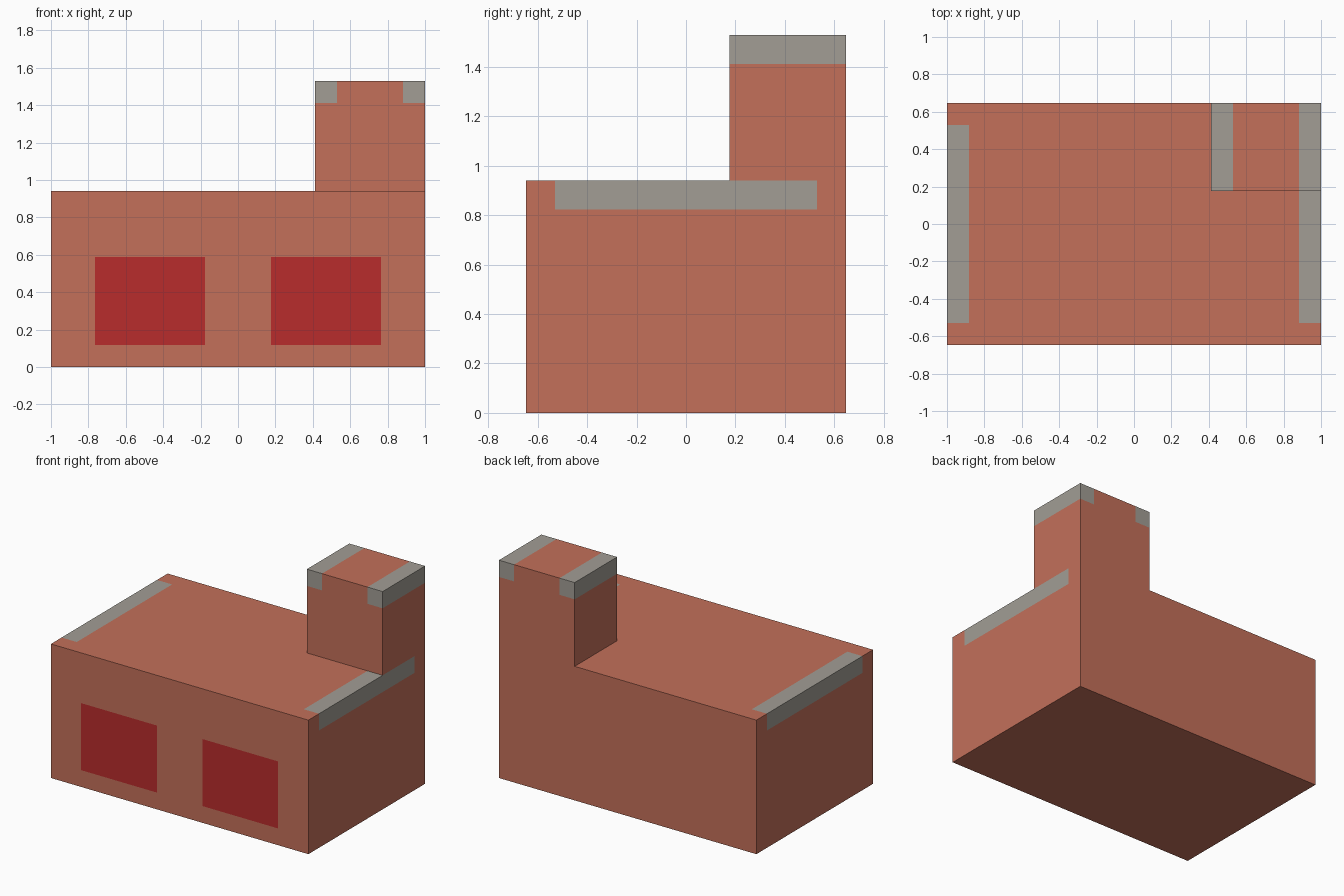
import bpy, bmesh
from mathutils import Vector

if "Cube" in bpy.data.objects:
    bpy.data.objects.remove(bpy.data.objects["Cube"])

U = 2 / 17                      # one block of the grid the model is laid out on
W, D, H, TOP = 8.5, 5.5, 8, 13  # half width, half depth, hall height, tower height
TX, TY = 3.5, 1.5               # tower's inner corner

# Colour regions, as (low corner, high corner) boxes in blocks
TRIM = [((s * 8 - .5, -4.5, 7), (s * 8 + .5, 4.5, 8)) for s in (-1, 1)]
TRIM += [((x, TY, 12), (x + 1, D, 13)) for x in (TX, W - 1)]
DOORS = [((x, -D, 1), (x + 5, -4.5, 5)) for x in (-6.5, 1.5)]


def inside(p, box):
    return all(a - .01 < v < b + .01 for v, a, b in zip(p, *box))


def cut(bm, axis, value):
    normal = Vector((0, 0, 0))
    normal[axis] = 1
    bmesh.ops.bisect_plane(bm, geom=bm.verts[:] + bm.edges[:] + bm.faces[:],
                           dist=1e-4, plane_co=normal * value, plane_no=normal)


def part_of(face):
    c = face.calc_center_median()
    if any(inside(c, b) for b in DOORS) and face.normal.y < -.9:
        return "loading_doors"
    if any(inside(c, b) for b in TRIM):
        return "roof_edge_trim"
    return "building_walls"


# Hall block, with the tower extruded from its back right corner
shell = bmesh.new()
bmesh.ops.create_cube(shell, size=1)
for v in shell.verts:
    v.co = (v.co.x * 2 * W, v.co.y * 2 * D, (v.co.z + .5) * H)
cut(shell, 0, TX)
cut(shell, 1, TY)
corner = ((TX, TY, H), (W, D, H))
base = [f for f in shell.faces if f.normal.z > .9
        and inside(f.calc_center_median(), corner)]
new = bmesh.ops.extrude_face_region(shell, geom=base)["geom"]
bmesh.ops.translate(shell, vec=(0, 0, TOP - H),
                    verts=[g for g in new if isinstance(g, bmesh.types.BMVert)])
shell.normal_update()
hidden = [f for f in shell.faces if abs(f.normal.z) > .9
          and inside(f.calc_center_median(), corner)]
bmesh.ops.delete(shell, geom=hidden, context='FACES')

# Cut the flush panel outlines into the shell
for axis in range(3):
    for value in sorted({corner[axis] for box in TRIM + DOORS for corner in box}):
        cut(shell, axis, value)
bmesh.ops.recalc_face_normals(shell, faces=shell.faces[:])

# Split the shell into named, coloured parts
COLOURS = {"building_walls": (.546, .162, .102, 1),
           "roof_edge_trim": (.36, .34, .30, 1),
           "loading_doors": (.48, .025, .025, 1)}
for name, colour in COLOURS.items():
    bm = shell.copy()
    bm.normal_update()
    bmesh.ops.delete(bm, geom=[f for f in bm.faces if part_of(f) != name],
                     context='FACES')
    bmesh.ops.scale(bm, vec=(U, U, U), verts=bm.verts[:])
    mesh = bpy.data.meshes.new(name)
    bm.to_mesh(mesh)
    bm.free()
    mat = bpy.data.materials.new(name)
    mat.diffuse_color = colour
    mat.use_nodes = True
    mat.node_tree.nodes["Principled BSDF"].inputs["Base Color"].default_value = mat.diffuse_color
    mesh.materials.append(mat)
    bpy.context.collection.objects.link(bpy.data.objects.new(name, mesh))
shell.free()
